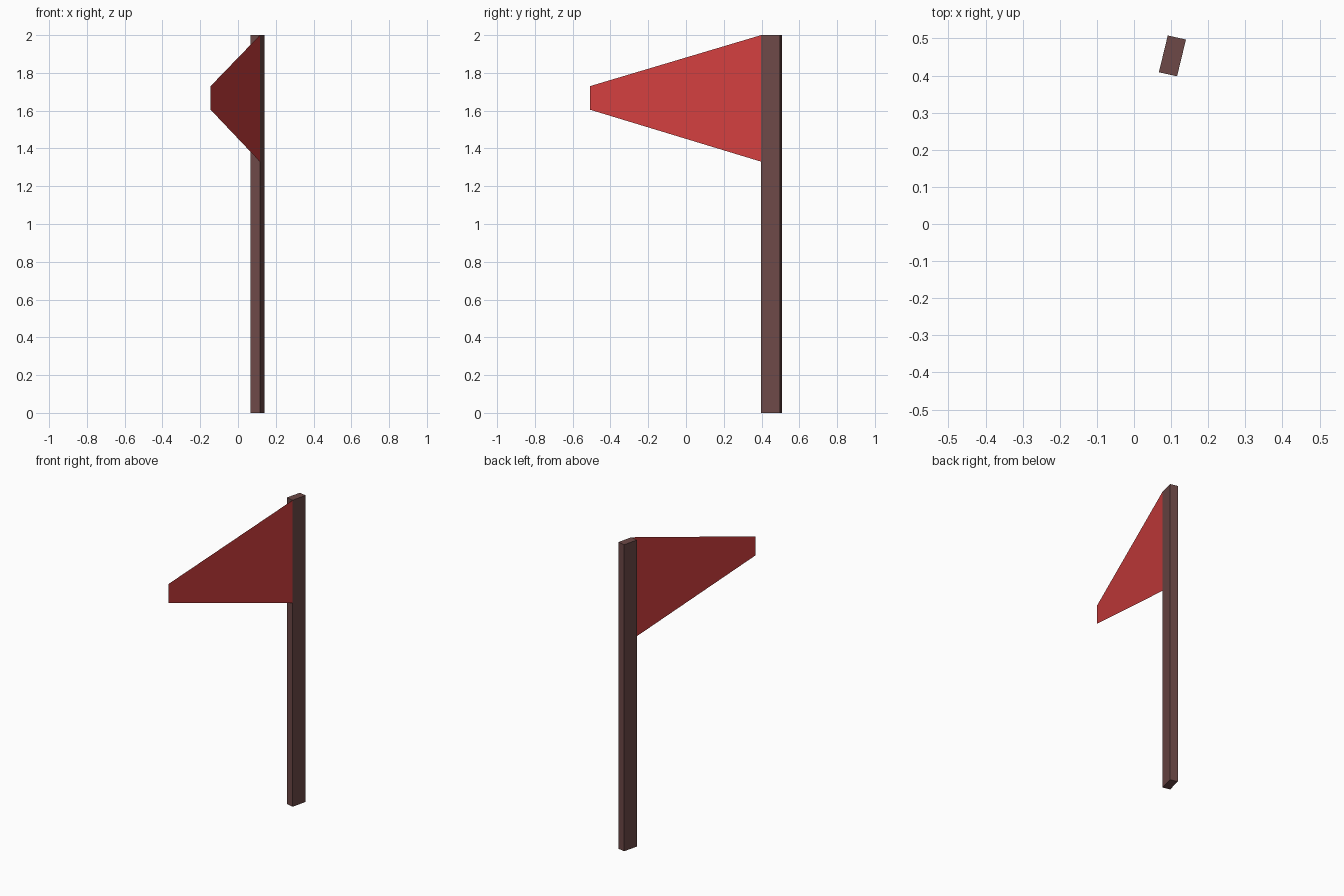
import bpy, bmesh
from mathutils import Vector

if "Cube" in bpy.data.objects:
    bpy.data.objects.remove(bpy.data.objects["Cube"])


def material(name, srgb):
    lin = [((c / 255 + 0.055) / 1.055) ** 2.4 for c in srgb]
    m = bpy.data.materials.new(name)
    m.diffuse_color = (*lin, 1)
    m.use_nodes = True
    m.node_tree.nodes["Principled BSDF"].inputs["Base Color"].default_value = m.diffuse_color
    return m


def make_object(name, bm, mat):
    mesh = bpy.data.meshes.new(name)
    bm.to_mesh(mesh)
    bm.free()
    mesh.materials.append(mat)
    ob = bpy.data.objects.new(name, mesh)
    bpy.context.collection.objects.link(ob)
    return ob


brown = material("dark brown wood", (109, 73, 71))
red = material("red cloth", (211, 63, 63))

# Pole: slightly turned rectangular post, extruded up from its footprint
bm = bmesh.new()
foot = [(0.067, 0.409), (0.116, 0.398), (0.140, 0.497), (0.091, 0.508)]
base = bm.faces.new([bm.verts.new((x, y, 0)) for x, y in foot])
top = bmesh.ops.extrude_face_region(bm, geom=[base], use_keep_orig=True)["geom"]
bmesh.ops.translate(bm, vec=Vector((0, 0, 2)),
                    verts=[v for v in top if isinstance(v, bmesh.types.BMVert)])
bmesh.ops.recalc_face_normals(bm, faces=bm.faces)
make_object("pole", bm, brown)

# Flag: one tapering sheet from the pole's front right corner
bm = bmesh.new()
hoist, tip = (0.116, 0.398), (-0.145, -0.508)
bm.faces.new([bm.verts.new(p) for p in (
    (*tip, 1.605), (*hoist, 1.33), (*hoist, 2.0), (*tip, 1.73))])
make_object("flag", bm, red)
